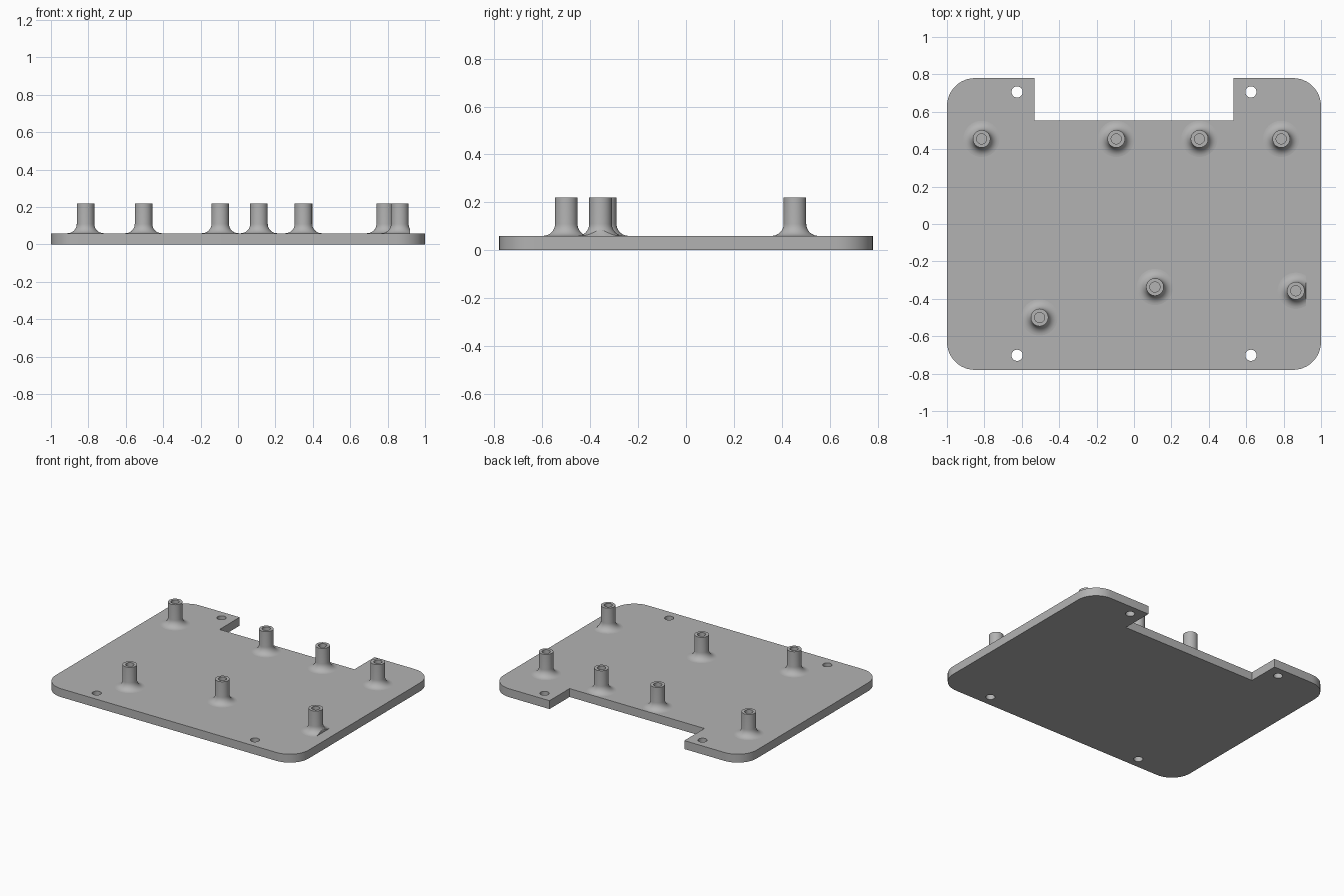
import bpy
import bmesh
from math import pi, sin, cos
from mathutils import Vector

if "Cube" in bpy.data.objects:
    bpy.data.objects.remove(bpy.data.objects["Cube"], do_unlink=True)

THICK = 0.06
HALF_Y = 0.78
CORNER = 0.15
POST_R, POST_TOP, BORE_R = 0.047, 0.22, 0.027
FILLET = 0.05

grey = bpy.data.materials.new("plain_grey")
grey.use_nodes = True
colour = (0.45, 0.45, 0.45, 1)
grey.diffuse_color = colour
grey.node_tree.nodes["Principled BSDF"].inputs["Base Color"].default_value = colour


def finish(bm, name):
    bmesh.ops.recalc_face_normals(bm, faces=bm.faces)
    mesh = bpy.data.meshes.new(name)
    bm.to_mesh(mesh)
    bm.free()
    mesh.materials.append(grey)
    obj = bpy.data.objects.new(name, mesh)
    bpy.context.collection.objects.link(obj)
    bpy.ops.object.select_all(action="DESELECT")
    obj.select_set(True)
    bpy.context.view_layer.objects.active = obj
    bpy.ops.object.shade_smooth_by_angle(angle=pi / 6)
    return obj


def arc(cx, cy, r, start, end, steps):
    angles = [start + (end - start) * i / steps for i in range(steps + 1)]
    return [(cx + r * cos(a), cy + r * sin(a)) for a in angles]


def add_loop(bm, points):
    verts = [bm.verts.new((x, y, 0)) for x, y in points]
    return [bm.edges.new((a, b)) for a, b in zip(verts, verts[1:] + verts[:1])]


# Base plate: rounded outline with a rear notch and four screw holes
cx, cy = 1 - CORNER, HALF_Y - CORNER
outline = arc(cx, -cy, CORNER, -pi / 2, 0, 12) + arc(cx, cy, CORNER, 0, pi / 2, 12)
outline += [(0.533, HALF_Y), (0.533, 0.553)]
outline += [(-x, y) for x, y in reversed(outline)]

bm = bmesh.new()
edges = add_loop(bm, outline)
for x in (-0.625, 0.625):
    for y in (-0.702, 0.706):
        edges += add_loop(bm, arc(x, y, 0.03, 0, 2 * pi, 32)[:-1])
bmesh.ops.triangle_fill(bm, edges=edges, use_beauty=True, normal=(0, 0, 1))
top = bmesh.ops.extrude_face_region(bm, geom=bm.faces[:])["geom"]
moved = [v for v in top if isinstance(v, bmesh.types.BMVert)]
bmesh.ops.translate(bm, verts=moved, vec=(0, 0, THICK))
finish(bm, "base_plate")

# Post profile: hidden foot, flared fillet, shaft, rim and blind bore
foot = POST_R + FILLET
profile = [(0, THICK - 0.01), (foot, THICK - 0.01)]
profile += arc(foot, THICK + FILLET, FILLET, -pi / 2, -pi, 8)
profile += [(POST_R, POST_TOP), (BORE_R, POST_TOP), (BORE_R, THICK), (0, THICK)]


def make_post(name, x, y, cut_x=None):
    bm = bmesh.new()
    verts = [bm.verts.new((r, 0, z)) for r, z in profile]
    edges = [bm.edges.new(pair) for pair in zip(verts, verts[1:])]
    bmesh.ops.spin(bm, geom=verts + edges, cent=(0, 0, 0), axis=(0, 0, 1),
                   angle=2 * pi, steps=40, use_merge=True)
    bmesh.ops.remove_doubles(bm, verts=bm.verts, dist=0.0001)
    # Flat trim on one side of the flare
    if cut_x is not None:
        cut = bmesh.ops.bisect_plane(bm, geom=bm.verts[:] + bm.edges[:] + bm.faces[:],
                                     plane_co=(cut_x - x, 0, 0), plane_no=(1, 0, 0),
                                     clear_outer=True)["geom_cut"]
        rim = [e for e in cut if isinstance(e, bmesh.types.BMEdge)]
        bmesh.ops.holes_fill(bm, edges=rim)
    bmesh.ops.translate(bm, verts=bm.verts, vec=Vector((x, y, 0)))
    finish(bm, name)


# Standoff posts
for i, x in enumerate((-0.815, -0.095, 0.35, 0.787)):
    make_post(f"rear_post_{i + 1}", x, 0.455)
make_post("front_right_post", -0.505, -0.5)
make_post("front_middle_post", 0.112, -0.337)
make_post("front_left_post", 0.865, -0.357, cut_x=0.92)
